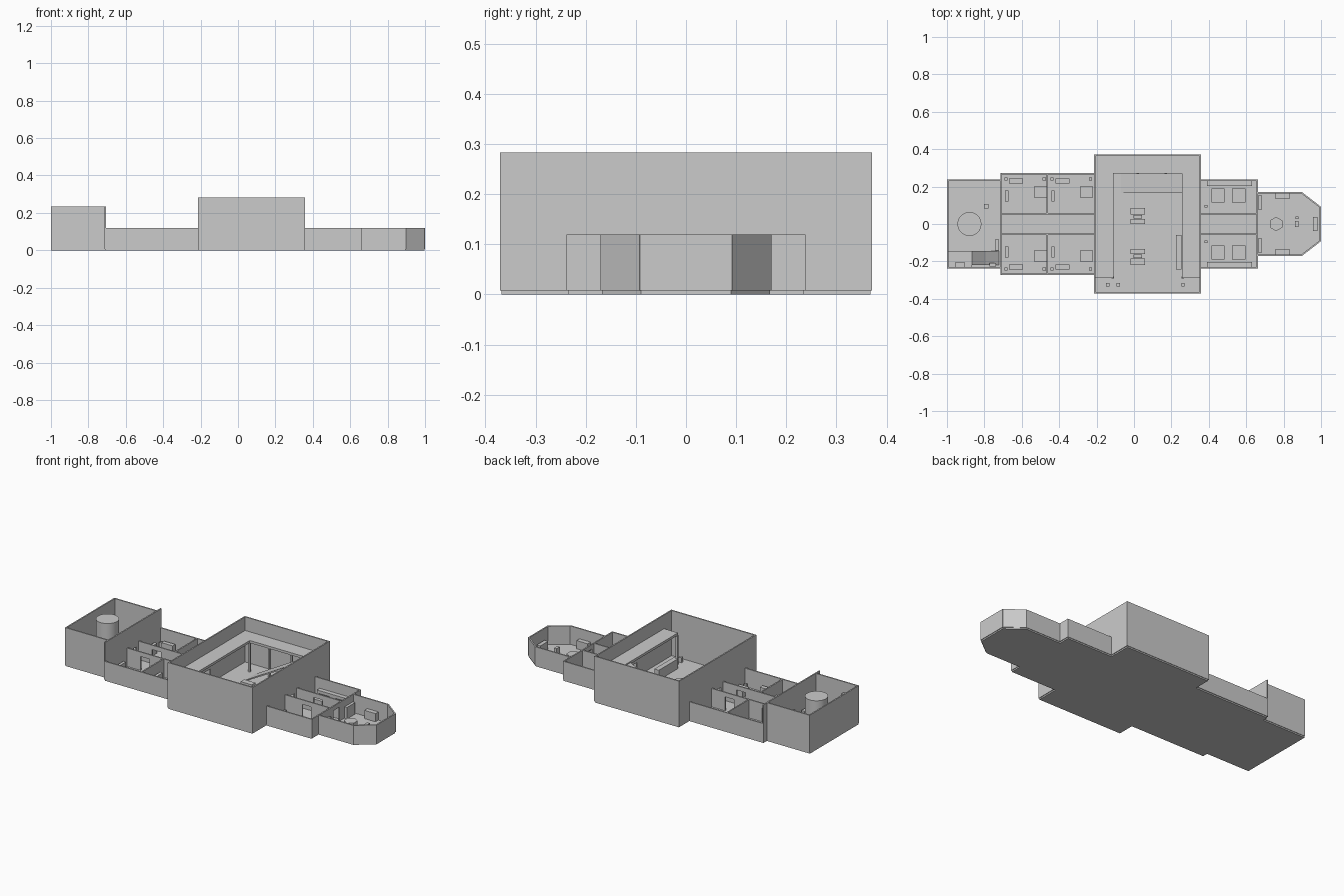
import bpy, bmesh, math
from mathutils import Matrix, Vector

old = bpy.data.objects.get("Cube")
if old:
    bpy.data.objects.remove(old, do_unlink=True)

grey = bpy.data.materials.new("hull_grey")
grey.diffuse_color = (0.6, 0.6, 0.6, 1)
grey.use_nodes = True
grey.node_tree.nodes["Principled BSDF"].inputs["Base Color"].default_value = grey.diffuse_color

THICK = 0.008      # wall thickness
FLOOR = 0.008      # deck level
LOW, MID, TALL = 0.12, 0.235, 0.283
DOOR_W, DOOR_H = 0.06, 0.085


def finish(name, bm):
    bmesh.ops.recalc_face_normals(bm, faces=bm.faces)
    mesh = bpy.data.meshes.new(name)
    bm.to_mesh(mesh)
    bm.free()
    mesh.materials.append(grey)
    obj = bpy.data.objects.new(name, mesh)
    bpy.context.collection.objects.link(obj)
    return obj


def add_box(bm, centre, size, angle=0):
    matrix = (Matrix.Translation(centre) @ Matrix.Rotation(angle, 4, "Z")
              @ Matrix.Diagonal((*size, 1)))
    bmesh.ops.create_cube(bm, size=1, matrix=matrix)


def block(name, x, y, w, d, h, base=FLOOR):
    bm = bmesh.new()
    add_box(bm, (x, y, base + h / 2), (w, d, h))
    return finish(name, bm)


def wall(name, start, end, top, doors=()):
    """Upright panel from start to end, with openings at the given distances."""
    a, b = Vector(start), Vector(end)
    run = (b - a).normalized()
    angle = math.atan2(run.y, run.x)
    bm = bmesh.new()

    def panel(s, e, z0):
        mid = a + run * (s + e) / 2
        add_box(bm, (mid.x, mid.y, (z0 + top) / 2), (e - s, THICK, top - z0), angle)

    cursor = 0
    for d in doors:
        panel(cursor, d - DOOR_W / 2, FLOOR)
        panel(d - DOOR_W / 2, d + DOOR_W / 2, FLOOR + DOOR_H)
        cursor = d + DOOR_W / 2
    panel(cursor, (b - a).length, FLOOR)
    return finish(name, bm)


def prism(name, outline, height, base=0.0):
    bm = bmesh.new()
    face = bm.faces.new([bm.verts.new((x, y, base)) for x, y in outline])
    out = bmesh.ops.extrude_face_region(bm, geom=[face])
    verts = [v for v in out["geom"] if isinstance(v, bmesh.types.BMVert)]
    bmesh.ops.translate(bm, verts=verts, vec=(0, 0, height))
    return finish(name, bm)


def drum(name, x, y, radius, height, sides):
    bm = bmesh.new()
    bmesh.ops.create_cone(bm, cap_ends=True, segments=sides, radius1=radius, radius2=radius,
                          depth=height, matrix=Matrix.Translation((x, y, FLOOR + height / 2)))
    obj = finish(name, bm)
    if sides > 8:
        for p in obj.data.polygons:
            p.use_smooth = abs(p.normal.z) < 0.5
        for e in obj.data.edges:
            z = [obj.data.vertices[i].co.z for i in e.vertices]
            e.use_edge_sharp = abs(z[0] - z[1]) < 0.001
    return obj


def ramp(name, x0, z0, x1, z1, y, width, depth=0.012):
    """Thin sloping flight rising along x."""
    bm = bmesh.new()
    side = [(x0, z0), (x1, z1), (x1, z1 - depth), (x0 + depth, FLOOR)]
    rings = [[bm.verts.new((px, y + s * width / 2, pz)) for px, pz in side] for s in (-1, 1)]
    bm.faces.new(rings[0])
    bm.faces.new(rings[1])
    for i in range(4):
        j = (i + 1) % 4
        bm.faces.new((rings[0][i], rings[0][j], rings[1][j], rings[1][i]))
    return finish(name, bm)


# Section boundaries along the length
STERN, AFT, BAY0, BAY1, NECK, NOSE = -1.0, -0.71, -0.21, 0.355, 0.66, 1.0
T = THICK / 2

# Decks
for name, x0, x1, half in (("engine_deck", STERN, AFT, 0.235), ("quarters_deck", AFT, BAY0, 0.268),
                           ("cargo_deck", BAY0, BAY1, 0.368), ("cabin_deck", BAY1, NECK, 0.235)):
    block(name, (x0 + x1) / 2, 0, x1 - x0, half * 2, FLOOR, base=0)
prism("cockpit_deck", [(NECK, -0.168), (0.895, -0.168), (NOSE - T, -0.09),
                       (NOSE - T, 0.09), (0.895, 0.168), (NECK, 0.168)], FLOOR)

# Bulkheads across the ship
for name, x, half, top, door in (("stern_wall", STERN + T, 0.235, MID, False),
                                 ("engine_bulkhead", AFT, 0.272, MID, True),
                                 ("cargo_aft_wall", BAY0, 0.371, TALL, True),
                                 ("cargo_fore_wall", BAY1, 0.371, TALL, True),
                                 ("cockpit_bulkhead", NECK, 0.238, LOW, True),
                                 ("nose_wall", NOSE - T, 0.092, LOW, False)):
    wall(name, (x, -half), (x, half), top, [half] if door else [])

# Side walls, corridors and partitions, mirrored
SPLIT, HALL = -0.463, 0.055
for s, side in ((1, "left"), (-1, "right")):
    wall("engine_side_" + side, (STERN, s * (0.238 - T)), (AFT, s * (0.238 - T)), MID)
    wall("quarters_side_" + side, (AFT, s * (0.272 - T)), (BAY0, s * (0.272 - T)), LOW)
    wall("cargo_side_" + side, (BAY0, s * (0.371 - T)), (BAY1, s * (0.371 - T)), TALL)
    wall("cabin_side_" + side, (BAY1, s * (0.238 - T)), (NECK, s * (0.238 - T)), LOW)
    wall("cockpit_side_" + side, (NECK, s * (0.171 - T)), (0.898, s * (0.171 - T)), LOW)
    wall("nose_cheek_" + side, (0.896, s * 0.167), (NOSE - T, s * 0.09), LOW)
    wall("quarters_corridor_" + side, (AFT, s * HALL), (BAY0, s * HALL), LOW, [0.125, 0.375])
    wall("cabin_corridor_" + side, (BAY1, s * HALL), (NECK, s * HALL), LOW, [0.15])
    wall("quarters_partition_" + side, (SPLIT, s * HALL), (SPLIT, s * 0.27), LOW)

    # Crew rooms
    for x in (AFT, SPLIT):
        block("room_table_" + side, x + 0.21, s * 0.17, 0.064, 0.064, 0.04)
        block("room_cabinet_" + side, x + 0.03, s * 0.15, 0.018, 0.06, 0.06)
        block("room_shelf_" + side, x + 0.08, s * 0.23, 0.075, 0.026, 0.05)
        block("room_stool_" + side, x + 0.23, s * 0.24, 0.017, 0.017, 0.03)
        block("room_lamp_" + side, x + 0.025, s * 0.24, 0.017, 0.017, 0.04)

    # Forward cabins
    for x in (0.45, 0.56):
        block("cabin_table_" + side, x, s * 0.152, 0.07, 0.075, 0.04)
    block("cabin_bench_" + side, 0.51, s * 0.218, 0.24, 0.03, 0.05)
    block("cabin_stool_" + side, 0.385, s * 0.095, 0.015, 0.015, 0.04)

    # Cockpit consoles
    block("cockpit_console_" + side, 0.795, s * 0.15, 0.075, 0.03, 0.05)
    block("cockpit_locker_" + side, 0.674, s * 0.115, 0.016, 0.08, 0.07)

# Cockpit centre
drum("chart_table", 0.76, 0, 0.038, 0.04, 6)
block("pilot_seat", 0.87, 0, 0.017, 0.03, 0.05)
block("copilot_stool", 0.872, 0.033, 0.015, 0.015, 0.03)
block("helm", 0.968, 0, 0.024, 0.075, 0.05)

# Engine room
drum("reactor", -0.88, 0, 0.064, 0.222, 32)
block("engine_landing", -0.931, -0.187, 0.13, 0.086, 0.012, base=0.118)
ramp("engine_stairs", -0.733, FLOOR, -0.866, 0.13, -0.182, 0.075)
block("engine_console", -0.732, -0.112, 0.022, 0.06, 0.06)
block("engine_crate", -0.79, 0.095, 0.025, 0.025, 0.04)
block("engine_locker", -0.755, -0.218, 0.035, 0.02, 0.05)
block("engine_shelf", -0.93, -0.218, 0.055, 0.025, 0.04, base=0.13)

# Cargo bay catwalk with posts and stairs
WALK, SLAB = 0.185, 0.015
prism("catwalk", [(BAY0, -0.29), (-0.11, -0.29), (-0.11, 0.27), (0.257, 0.27),
                  (0.257, -0.29), (BAY1, -0.29), (BAY1, 0.365), (BAY0, 0.365)], SLAB, WALK)
for x, y in ((-0.114, -0.286), (-0.114, 0.274), (0.02, 0.274),
             (0.17, 0.274), (0.261, 0.274), (0.261, -0.286)):
    block("catwalk_post", x, y, 0.012, 0.012, WALK - FLOOR)
ramp("cargo_stairs", -0.07, FLOOR, 0.27, WALK + SLAB, 0.217, 0.104)

# Cargo bay floor
drum("cargo_hatch", 0.075, -0.085, 0.086, 0.004, 32)
for s in (1, -1):
    y = -0.067 + s * 0.135
    block("mess_table", 0.02, y, 0.075, 0.034, 0.05)
    block("mess_bench", 0.02, y - s * 0.03, 0.045, 0.018, 0.03)
    block("outer_crate", 0.02, y + s * -0.055, 0.075, 0.028, 0.035)
block("cargo_rack", 0.24, -0.152, 0.03, 0.185, 0.06)
for x in (-0.14, -0.085, 0.262):
    block("cargo_crate", x, -0.325, 0.018, 0.018, 0.03)
